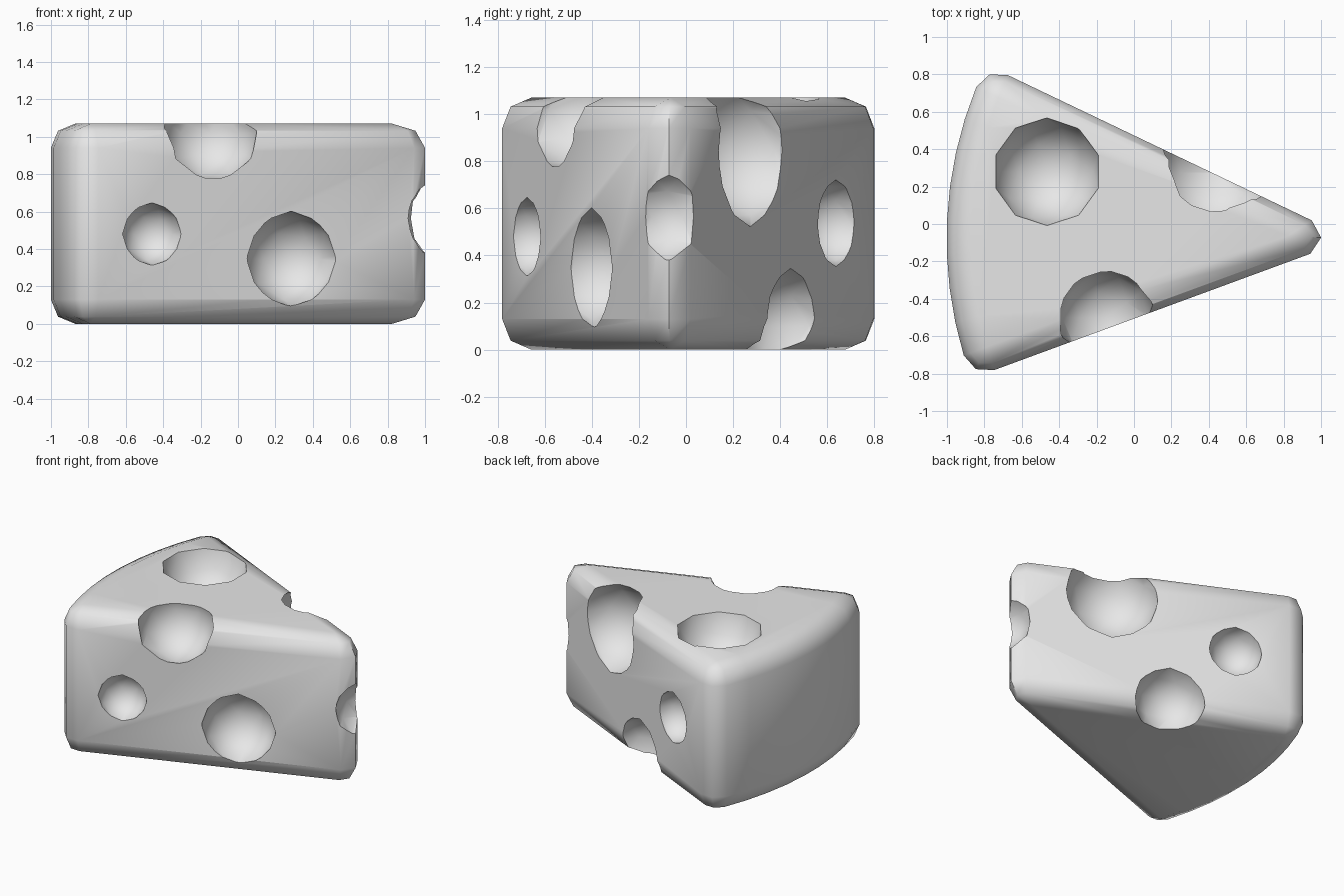
import bpy, bmesh
from math import radians, sin
from mathutils import Vector, Matrix

cube = bpy.data.objects.get("Cube")
if cube:
    bpy.data.objects.remove(cube, do_unlink=True)

HEIGHT, RADIUS, BEVEL = 1.07, 2.16, 0.13
APEX = Vector((1.158, -0.08))
A0, A1 = radians(154.45), radians(200.2)
MID = (A0 + A1) / 2


def polar(r, a):
    return Matrix.Rotation(a, 2) @ Vector((r, 0))


def rounded(corner, before, after, pull):
    # three points that round off one corner
    return [before, corner.lerp((before + after) / 2, pull), after]


def outline(inset):
    # sector outline, shrunk by the inset, with corners sharper as it shrinks
    k = 1 - inset / BEVEL
    tip = APEX + polar(inset / sin((A1 - A0) / 2), MID)
    r = RADIUS - inset
    d0, d1 = polar(1, A0), polar(1, A1)
    side = Vector((d0.y, -d0.x)), Vector((d1.y, -d1.x))
    trim = inset / r
    c0, c1 = APEX + polar(r, A0 + trim), APEX + polar(r, A1 - trim)
    cut = 0.13 * k
    start, end = A0 + trim + cut / r, A1 - trim - cut / r
    arc = [APEX + polar(r, start + (end - start) * i / 8) for i in range(9)]
    pts = rounded(tip, tip + d1 * 0.23 * k, tip + d0 * 0.23 * k, 0.745)
    pts += rounded(c0, c0 - d0 * cut, arc[0], 0.59)
    pts += arc[1:-1]
    pts += rounded(c1, arc[-1], c1 - d1 * cut, 0.59)
    return pts


def make_object(name, bm):
    mesh = bpy.data.meshes.new(name)
    bm.to_mesh(mesh)
    bm.free()
    obj = bpy.data.objects.new(name, mesh)
    bpy.context.collection.objects.link(obj)
    return obj


# Wedge body: stacked outlines with a two-step rounded edge
bm = bmesh.new()
step = BEVEL * 0.293
levels = [(0, BEVEL), (step, step), (BEVEL, 0)]
levels += [(HEIGHT - z, inset) for z, inset in reversed(levels)]
rings = [[bm.verts.new((p.x, p.y, z)) for p in outline(inset)] for z, inset in levels]
for low, high in zip(rings, rings[1:]):
    for i in range(len(low)):
        j = (i + 1) % len(low)
        bm.faces.new((low[i], low[j], high[j], high[i]))
bm.faces.new(rings[0])
bm.faces.new(rings[-1])
bmesh.ops.remove_doubles(bm, verts=bm.verts, dist=0.001)
bmesh.ops.recalc_face_normals(bm, faces=bm.faces)
wedge = make_object("cheese_wedge", bm)

# Round holes: centre and radius
holes = [
    ((-0.458, -0.68, 0.48), 0.168),
    ((0.285, -0.40, 0.347), 0.255),
    ((-0.15, -0.50, 1.02), 0.262),
    ((-0.465, 0.28, 1.07), 0.288),
    ((0.42, 0.275, 0.845), 0.322),
    ((-0.342, 0.637, 0.537), 0.184),
    ((0.06, 0.445, 0.10), 0.245),
    ((1.09, -0.08, 0.563), 0.21),
]
bm = bmesh.new()
for centre, radius in holes:
    bmesh.ops.create_icosphere(bm, subdivisions=2, radius=radius,
                               matrix=Matrix.Translation(centre))
cutter = make_object("hole_cutter", bm)
cutter.hide_render = True

mod = wedge.modifiers.new("holes", "BOOLEAN")
mod.operation = "DIFFERENCE"
mod.solver = "EXACT"
mod.object = cutter
bpy.ops.object.select_all(action="DESELECT")
wedge.select_set(True)
bpy.context.view_layer.objects.active = wedge
bpy.ops.object.modifier_apply(modifier=mod.name)
bpy.data.objects.remove(cutter, do_unlink=True)

# Plain pale grey
mat = bpy.data.materials.new("pale_grey")
mat.use_nodes = True
colour = (0.8, 0.8, 0.8, 1)
mat.diffuse_color = colour
mat.node_tree.nodes["Principled BSDF"].inputs["Base Color"].default_value = colour
wedge.data.materials.clear()
wedge.data.materials.append(mat)

bpy.ops.object.shade_smooth_by_angle(angle=radians(50))
